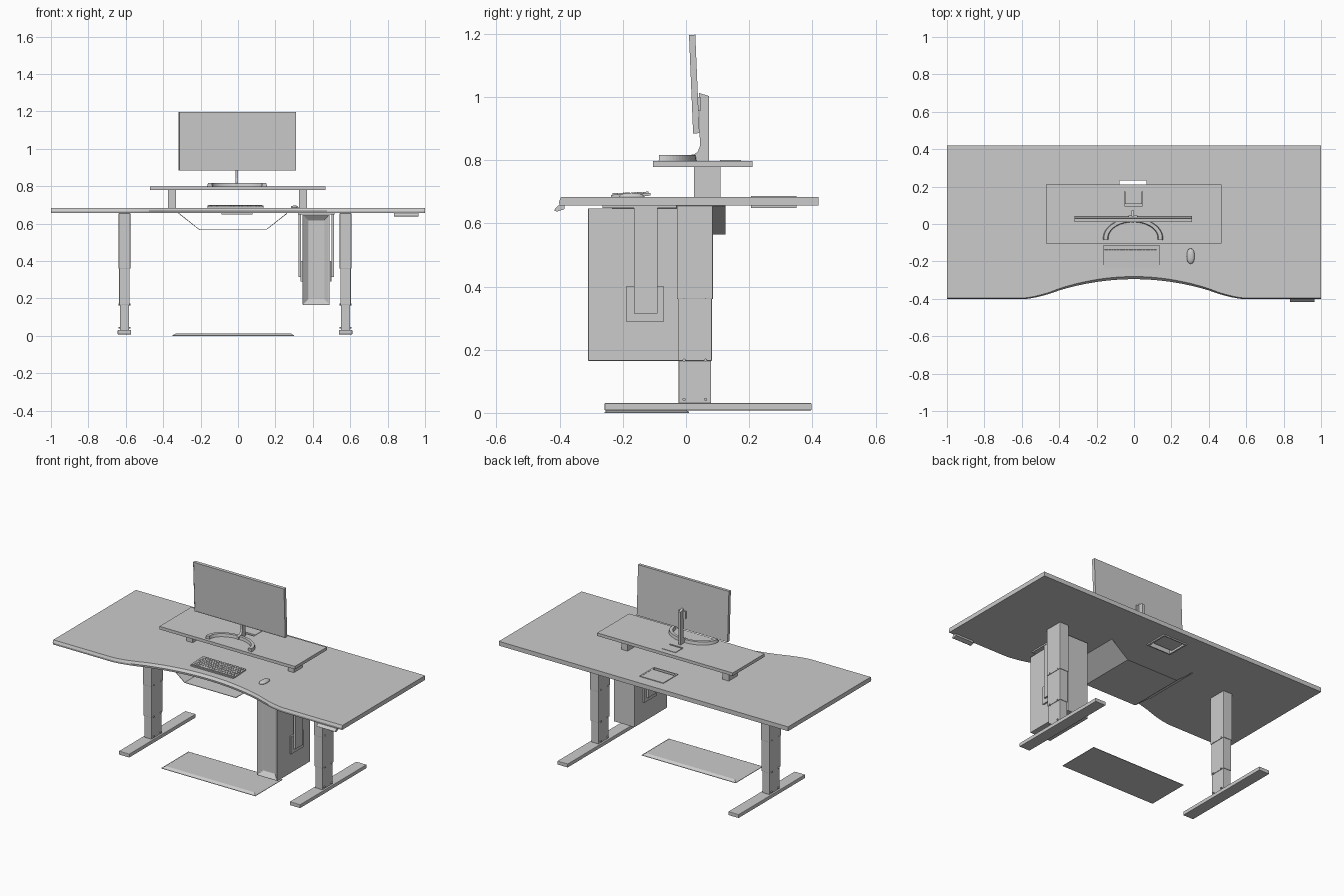
import bpy, bmesh, math
from mathutils import Matrix

if "Cube" in bpy.data.objects:
    bpy.data.objects.remove(bpy.data.objects["Cube"])


def finish(bm, name, bevel=0.0, smooth=False):
    bmesh.ops.recalc_face_normals(bm, faces=bm.faces)
    me = bpy.data.meshes.new(name)
    bm.to_mesh(me)
    bm.free()
    ob = bpy.data.objects.new(name, me)
    bpy.context.collection.objects.link(ob)
    if bevel:
        m = ob.modifiers.new("bevel", 'BEVEL')
        m.width, m.segments = bevel, 2
    if smooth:
        for p in me.polygons:
            p.use_smooth = True
    return ob


def add_box(bm, x0, x1, y0, y1, z0, z1):
    mat = Matrix.Translation(((x0 + x1) / 2, (y0 + y1) / 2, (z0 + z1) / 2)) @ \
        Matrix.Diagonal((x1 - x0, y1 - y0, z1 - z0, 1))
    return bmesh.ops.create_cube(bm, size=1, matrix=mat)['verts']


def box(name, *dims, bevel=0.0):
    bm = bmesh.new()
    add_box(bm, *dims)
    return finish(bm, name, bevel)


def loft(name, loops):
    """Solid through stacked outlines with equal point counts."""
    bm = bmesh.new()
    rings = [[bm.verts.new(p) for p in lp] for lp in loops]
    n = len(rings[0])
    for a, b in zip(rings, rings[1:]):
        for i in range(n):
            j = (i + 1) % n
            bm.faces.new((a[i], a[j], b[j], b[i]))
    bm.faces.new(rings[0])
    bm.faces.new(rings[-1])
    return finish(bm, name)


def rect(x0, x1, y0, y1, z, d=0.0):
    return [(x0 + d, y0 + d, z), (x1 - d, y0 + d, z), (x1 - d, y1 - d, z), (x0 + d, y1 - d, z)]


def cut(ob, name, *dims):
    c = box(name, *dims)
    c.hide_render = True
    c.hide_viewport = False
    c.display_type = 'WIRE'
    m = ob.modifiers.new("cut", 'BOOLEAN')
    m.operation, m.object, m.solver = 'DIFFERENCE', c, 'EXACT'


# Desk top with a scooped, chamfered front edge
def scoop(x):
    x = abs(x)
    if x < 0.4:
        return 1 - 3.5 * x * x
    return 0.44 * max(0, 1 - (x - 0.4) / 0.2) ** 1.6


xs = [-1] + [-0.6 + 0.025 * i for i in range(49)] + [1]


def outline(z, inset, deep):
    pts = [(x, -0.402 + 0.107 * scoop(x) + inset + deep * scoop(x), z) for x in xs]
    return pts + [(1, 0.42, z), (-1, 0.42, z)]


top = loft("desk_top", [outline(0.656, 0.002, 0), outline(0.668, 0, 0), outline(0.683, 0.006, 0.008)])
cut(top, "desk_hole_cutter", -0.08, 0.07, 0.212, 0.345, 0.6, 0.72)
box("desk_cable_lid", -0.078, 0.068, 0.232, 0.344, 0.66, 0.686)
bm = bmesh.new()
for z0, z1 in ((0.648, 0.657), (0.682, 0.687)):
    add_box(bm, -0.088, -0.078, 0.205, 0.35, z0, z1)
    add_box(bm, 0.068, 0.078, 0.205, 0.35, z0, z1)
    add_box(bm, -0.078, 0.068, 0.344, 0.35, z0, z1)
    add_box(bm, -0.078, 0.068, 0.205, 0.212, z0, z1)
finish(bm, "desk_cable_grommet")

# Telescopic legs with feet and screws
for side, cx in (("left", -0.607), ("right", 0.575)):
    box(side + "_foot", cx - 0.036, cx + 0.036, -0.258, 0.398, 0.008, 0.031, bevel=0.003)
    for i, (z0, z1, d) in enumerate(((0.03, 0.17, 0.006), (0.165, 0.37, 0.003), (0.36, 0.656, 0))):
        box(f"{side}_leg_stage_{i + 1}", cx - 0.031 + d, cx + 0.031 - d, -0.029 + d, 0.085 - d, z0, z1, bevel=0.002)
    bm = bmesh.new()
    for z in (0.043, 0.167, 0.366):
        for y in (-0.006, 0.062):
            bmesh.ops.create_cone(bm, cap_ends=True, segments=10, radius1=0.005, radius2=0.005, depth=0.066,
                                  matrix=Matrix.Translation((cx, y, z)) @ Matrix.Rotation(math.pi / 2, 4, 'Y'))
    finish(bm, side + "_leg_screws")

# Folded sheet cable tray under the top
prof = [(-0.32, 0.655), (-0.205, 0.565), (0.15, 0.565), (0.265, 0.655)]
inner = [(0.26, 0.656), (0.149, 0.568), (-0.204, 0.568), (-0.315, 0.656)]
loft("cable_tray", [[(x, y, z) for x, z in prof + inner] for y in (-0.235, 0.125)])

# Computer tower with an inset front
bm = bmesh.new()
add_box(bm, 0.346, 0.49, -0.31, 0.015, 0.165, 0.647)
bm.faces.ensure_lookup_table()
bmesh.ops.recalc_face_normals(bm, faces=bm.faces)
front = min(bm.faces, key=lambda f: f.calc_center_median().y)
bmesh.ops.inset_region(bm, faces=[front], thickness=0.007, depth=0)
bmesh.ops.inset_region(bm, faces=[front], thickness=0.035, depth=-0.02)
finish(bm, "computer_tower", bevel=0.002)

# Tower hanger: top plate, straps and slide plates
bm = bmesh.new()
add_box(bm, 0.32, 0.515, -0.265, -0.03, 0.648, 0.656)
for s in (-1, 1):
    for off, t, y0, y1, z0, z1 in ((0.082, 0.012, -0.165, -0.09, 0.315, 0.652),
                                   (0.073, 0.010, -0.19, -0.07, 0.29, 0.40)):
        a, b = sorted((0.418 + s * off, 0.418 + s * (off + t)))
        add_box(bm, a, b, y0, y1, z0, z1)
finish(bm, "tower_hanger")

# Height control panel
loft("height_control", [[(x, -0.385, 0.657), (x, -0.404, 0.657), (x, -0.418, 0.642),
                         (x, -0.41, 0.637), (x, -0.385, 0.645)] for x in (0.835, 0.965)])

# Floor mat
loft("floor_mat", [rect(-0.35, 0.3, -0.258, 0.01, 0), rect(-0.35, 0.3, -0.258, 0.01, 0.003),
                   rect(-0.35, 0.3, -0.258, 0.01, 0.013, 0.018)])

# Monitor riser
riser = box("riser_shelf", -0.47, 0.467, -0.105, 0.21, 0.779, 0.798)
cut(riser, "riser_hole_cutter", -0.05, 0.045, 0.095, 0.175, 0.7, 0.9)
box("riser_cable_lid", -0.049, 0.044, 0.108, 0.174, 0.78, 0.8)
for side, x in (("left", -0.352), ("right", 0.348)):
    box(side + "_riser_leg", x - 0.021, x + 0.021, 0.025, 0.11, 0.682, 0.78)

# Monitor base: half ring open to the front
N = 32


def arc_section(i):
    a = math.radians(-6 + 192 * i / N)
    c, s = math.cos(a), math.sin(a)
    o = [(-0.005 + rx * c, -0.075 + ry * s) for rx, ry in ((0.16, 0.108), (0.132, 0.085), (0.136, 0.088), (0.156, 0.105))]
    return [(x, y, z) for (x, y), z in zip(o, (0.798, 0.798, 0.816, 0.816))]


loft("monitor_base", [arc_section(i) for i in range(N + 1)])

# Monitor post, curved foot at the bottom
post = [(0.005, 0.798), (0.005, 0.815), (0.027, 0.819), (0.038, 0.828), (0.044, 0.845), (0.041, 1.013),
        (0.073, 1.003), (0.073, 0.798)]
loft("monitor_post", [[(x, y, z) for y, z in post] for x in (-0.013, 0.001)])
box("monitor_mount", -0.03, 0.018, 0.03, 0.046, 0.955, 1.0)

# Tilted screen with a recessed panel
bm = bmesh.new()
add_box(bm, -0.317, 0.311, -0.01, 0.01, -0.156, 0.156)
bmesh.ops.recalc_face_normals(bm, faces=bm.faces)
front = min(bm.faces, key=lambda f: f.calc_center_median().y)
bmesh.ops.inset_region(bm, faces=[front], thickness=0.004, depth=0)
bmesh.ops.inset_region(bm, faces=[front], thickness=0.0005, depth=-0.001)
bm.transform(Matrix.Translation((0, 0.026, 1.041)) @ Matrix.Rotation(math.radians(2.4), 4, 'X'))
finish(bm, "monitor_screen")

# Keyboard: wedge plate and rows of keys
tilt = Matrix.Translation((-0.013, -0.175, 0.69)) @ Matrix.Rotation(math.radians(2.5), 4, 'X')
bm = bmesh.new()
add_box(bm, -0.15, 0.148, -0.063, 0.063, -0.005, 0.003)
bm.transform(tilt)
finish(bm, "keyboard_body")
bm = bmesh.new()
for r in range(6):
    y = -0.058 + r * 0.0195
    x, k = -0.145, 0
    while x < 0.13:
        w = 0.075 if r == 0 and k == 3 else 0.0152 + (0.006 * (r % 3) if k == 0 else 0)
        add_box(bm, x, min(x + w, 0.143) - 0.002, y, y + 0.0175, 0.002, 0.008)
        x, k = x + w, k + 1
bm.transform(tilt)
finish(bm, "keyboard_keys")

# Mouse
bm = bmesh.new()
bmesh.ops.create_uvsphere(bm, u_segments=24, v_segments=12, radius=1)
for v in bm.verts:
    v.co.z = max(v.co.z, 0)
    for i in (0, 1):
        v.co[i] = math.copysign(abs(v.co[i]) ** 0.85, v.co[i])
bmesh.ops.remove_doubles(bm, verts=bm.verts, dist=0.001)
bm.transform(Matrix.Translation((0.303, -0.172, 0.683)) @ Matrix.Diagonal((0.021, 0.041, 0.014, 1)))
finish(bm, "mouse", smooth=True)
